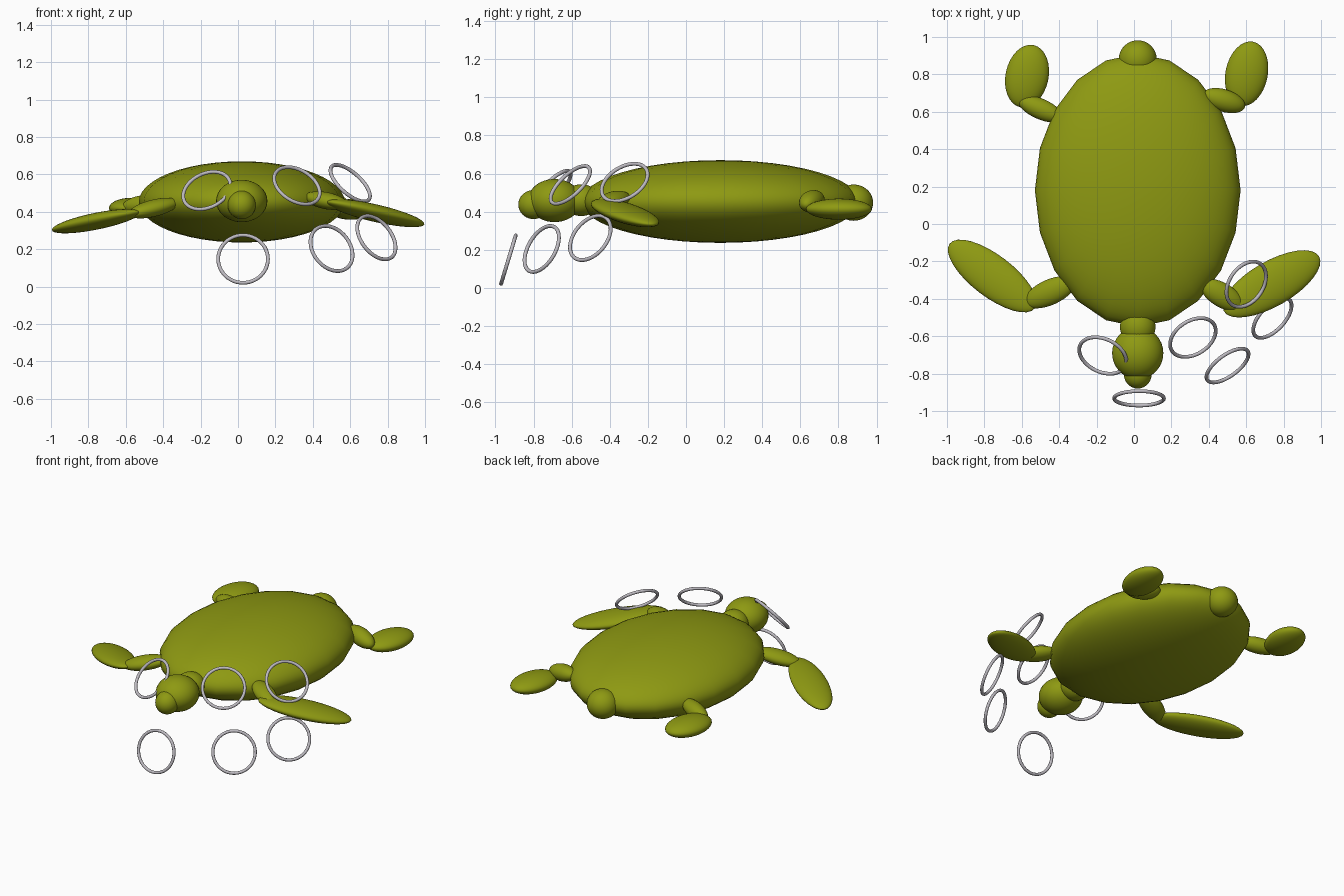
import bpy
from mathutils import Vector

cube = bpy.data.objects.get("Cube")
if cube:
    bpy.data.objects.remove(cube, do_unlink=True)


def material(name, rgb):
    mat = bpy.data.materials.new(name)
    mat.use_nodes = True
    color = (*rgb, 1)
    mat.diffuse_color = color
    mat.node_tree.nodes["Principled BSDF"].inputs["Base Color"].default_value = color
    return mat


olive = material("olive_skin", (0.27, 0.32, 0.006))
silver = material("bubble_silver", (0.52, 0.50, 0.54))


def finish(name, mat):
    obj = bpy.context.object
    obj.name = name
    obj.data.materials.append(mat)
    bpy.ops.object.shade_smooth()
    return obj


def ellipsoid(name, center, radii, axis=(1, 0, 0), segments=32):
    """Stretched ball whose first radius runs along axis."""
    bpy.ops.mesh.primitive_uv_sphere_add(segments=segments, ring_count=24, radius=1, location=center)
    obj = finish(name, olive)
    obj.scale = radii
    if axis != (1, 0, 0):
        obj.rotation_euler = Vector(axis).to_track_quat('X', 'Z').to_euler()
    return obj


def ring(name, center, normal):
    """Thin bubble ring facing along normal."""
    bpy.ops.mesh.primitive_torus_add(major_radius=0.133, minor_radius=0.01, major_segments=48,
                                     minor_segments=12, location=center)
    finish(name, silver).rotation_euler = Vector(normal).to_track_quat('Z', 'Y').to_euler()


# Trunk
ellipsoid("shell", (0.02, 0.18, 0.453), (0.55, 0.73, 0.217), segments=20)
ellipsoid("neck", (0.02, -0.55, 0.46), (0.095, 0.1, 0.083))
ellipsoid("head", (0.02, -0.69, 0.458), (0.137, 0.14, 0.113))
ellipsoid("snout", (0.02, -0.80, 0.437), (0.075, 0.08, 0.076))
ellipsoid("tail", (0.02, 0.88, 0.447), (0.102, 0.102, 0.095))

# Front limbs
ellipsoid("left_front_arm", (0.47, -0.38, 0.46), (0.13, 0.065, 0.045), (0.15, -0.09, -0.03))
ellipsoid("left_front_flipper", (0.735, -0.32, 0.393), (0.30, 0.12, 0.045), (0.26, 0.15, -0.062))
ellipsoid("right_front_arm", (-0.45, -0.365, 0.42), (0.15, 0.068, 0.045), (-0.2, -0.09, -0.05))
ellipsoid("right_front_flipper", (-0.758, -0.278, 0.35), (0.29, 0.112, 0.043), (-0.23, 0.175, -0.05))

# Hind limbs
ellipsoid("left_hind_leg", (0.48, 0.66, 0.455), (0.12, 0.06, 0.055), (0.16, -0.05, -0.03))
ellipsoid("left_hind_foot", (0.602, 0.803, 0.413), (0.175, 0.113, 0.055), (0.035, 0.17, 0))
ellipsoid("right_hind_leg", (-0.5, 0.615, 0.44), (0.13, 0.055, 0.05), (-0.16, 0.07, -0.02))
ellipsoid("right_hind_foot", (-0.572, 0.79, 0.42), (0.17, 0.115, 0.055), (0.035, 0.165, 0))

# Bubble rings
rings = [
    ((0.027, -0.932, 0.148), (0, -0.96, 0.29)),
    ((0.5, -0.757, 0.204), (0.53, -0.73, 0.42)),
    ((0.74, -0.502, 0.262), (0.64, -0.6, 0.49)),
    ((0.6, -0.322, 0.553), (0.61, -0.42, 0.68)),
    ((0.315, -0.607, 0.54), (0.4, -0.63, 0.67)),
    ((-0.167, -0.703, 0.514), (-0.32, -0.68, 0.66)),
]
for i, (center, normal) in enumerate(rings):
    ring(f"bubble_ring_{i + 1}", center, normal)
